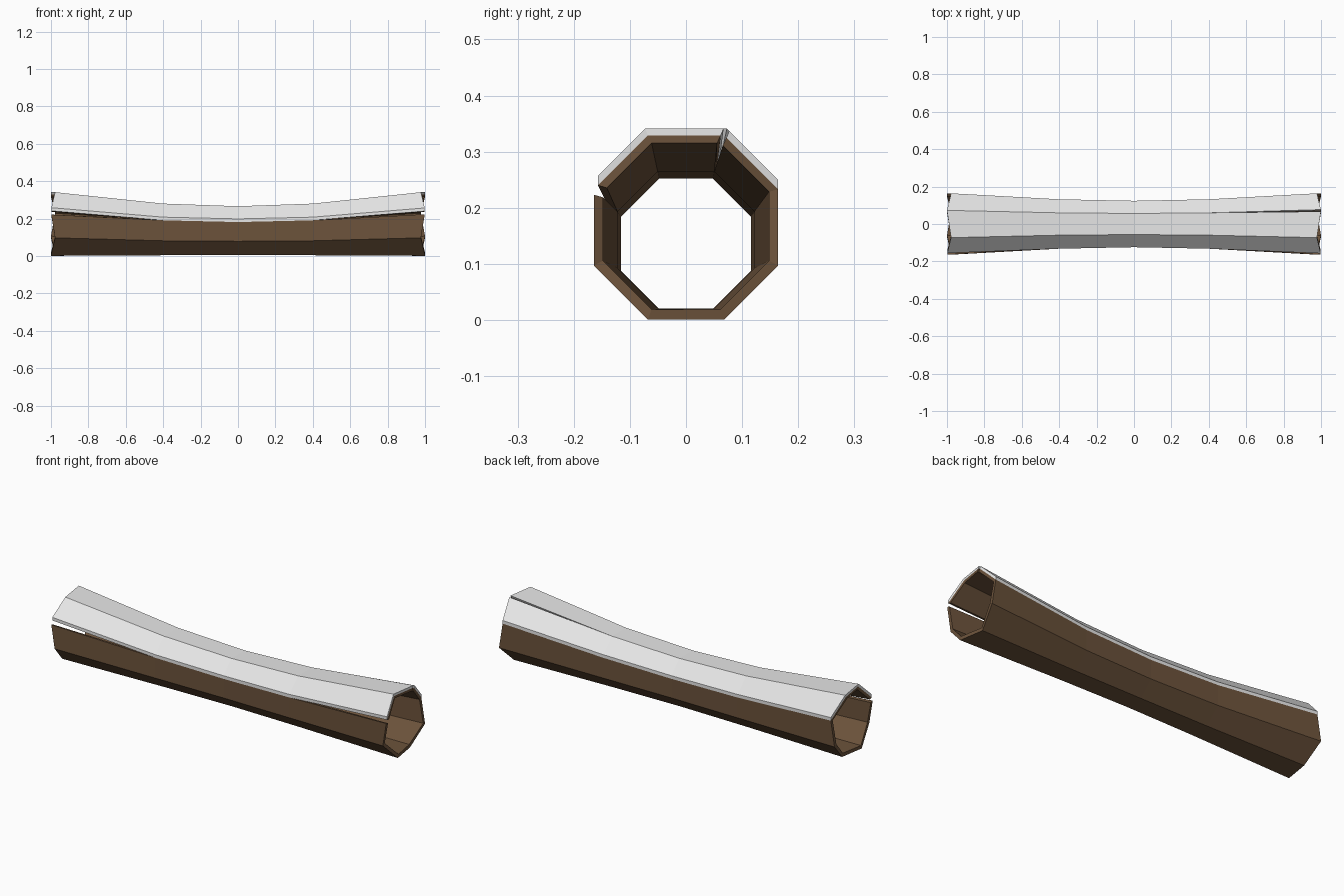
import bpy, bmesh, math
from mathutils import Vector

if "Cube" in bpy.data.objects:
    bpy.data.objects.remove(bpy.data.objects["Cube"])

# stations: x, outer apothem, outer centre z, inner apothem, inner centre z
RINGS = [(-1.0, .164, .165, .148, .167), (-.4, .132, .136, .122, .1425),
         (0.0, .124, .130, .116, .136),
         (.4, .132, .136, .122, .1425), (1.0, .164, .165, .148, .167)]
SNOW = 0.012
# crack widths: (octagon corner, end of log) -> half gap
CRACKS = {(3, -1): .012, (3, 1): .010, (1, 1): .006}


def material(name, rgb):
    m = bpy.data.materials.new(name)
    m.diffuse_color = (*rgb, 1)
    m.use_nodes = True
    m.node_tree.nodes["Principled BSDF"].inputs["Base Color"].default_value = m.diffuse_color
    return m


def corner(k, x, a, zc):
    """Octagon corner k; the ends zigzag in x from corner to corner."""
    ang = math.radians(22.5 + 45 * k)
    r = a / math.cos(math.radians(22.5))
    if abs(x) == 1 and k % 2 == 0:
        x *= .978
    return Vector((x, r * math.cos(ang), zc + r * math.sin(ang)))


def gap(k, x):
    return CRACKS.get((k % 8, int(x)), 0) if abs(x) == 1 else 0


def section(ks, x, a, zc):
    """Run of corners, with its two ends pulled back where the log is cracked."""
    pts = [corner(k, x, a, zc) for k in ks]
    first = pts[0] + (pts[1] - pts[0]).normalized() * gap(ks[0], x)
    last = pts[-1] + (pts[-2] - pts[-1]).normalized() * gap(ks[-1], x)
    pts[0], pts[-1] = first, last
    return pts


def shell(name, ks, mat, snow=False):
    bm = bmesh.new()
    outer, inner = [], []
    for x, a, zc, ai, zi in RINGS:
        if snow:
            o, i = section(ks, x, a + SNOW, zc), section(ks, x, a, zc)
            # outer edges of the snow end flush with the log's sides
            for n in (0, -1):
                if ks[n] in (3, 8):
                    o[n] = i[n] + Vector((0, 0, SNOW * 1.414))
        else:
            o, i = section(ks, x, a, zc), section(ks, x, ai, zi)
        outer.append([bm.verts.new(p) for p in o])
        inner.append([bm.verts.new(p) for p in i])
    n = len(ks)
    for r in range(len(RINGS) - 1):
        for j in range(n - 1):
            bm.faces.new((outer[r][j], outer[r][j + 1], outer[r + 1][j + 1], outer[r + 1][j]))
            if not snow:
                bm.faces.new((inner[r][j + 1], inner[r][j], inner[r + 1][j], inner[r + 1][j + 1]))
        # side walls, only where a crack or the snow edge shows them
        for j in (0, n - 1):
            cracked = gap(ks[j], RINGS[r][0]) or gap(ks[j], RINGS[r + 1][0])
            if cracked or (snow and ks[j] in (3, 8)):
                q = [outer[r][j], outer[r + 1][j], inner[r + 1][j], inner[r][j]]
                bm.faces.new(q if j == 0 else q[::-1])
    # end rims
    for r in (0, len(RINGS) - 1):
        for j in range(n - 1):
            q = [outer[r][j + 1], outer[r][j], inner[r][j], inner[r][j + 1]]
            bm.faces.new(q if r == 0 else q[::-1])
    me = bpy.data.meshes.new(name)
    bm.to_mesh(me)
    bm.free()
    me.materials.append(mat)
    ob = bpy.data.objects.new(name, me)
    bpy.context.collection.objects.link(ob)


bark = material("brown wood", (.150, .086, .044))
white = material("white snow", (.85, .85, .85))

# hollow log in two pieces that meet at the cracks
shell("log_upper", [1, 2, 3], bark)
shell("log_lower", [3, 4, 5, 6, 7, 8, 9], bark)
# snow cover on the three upper sides
shell("snow_front", [1, 2, 3], white, True)
shell("snow_back", [8, 9], white, True)
